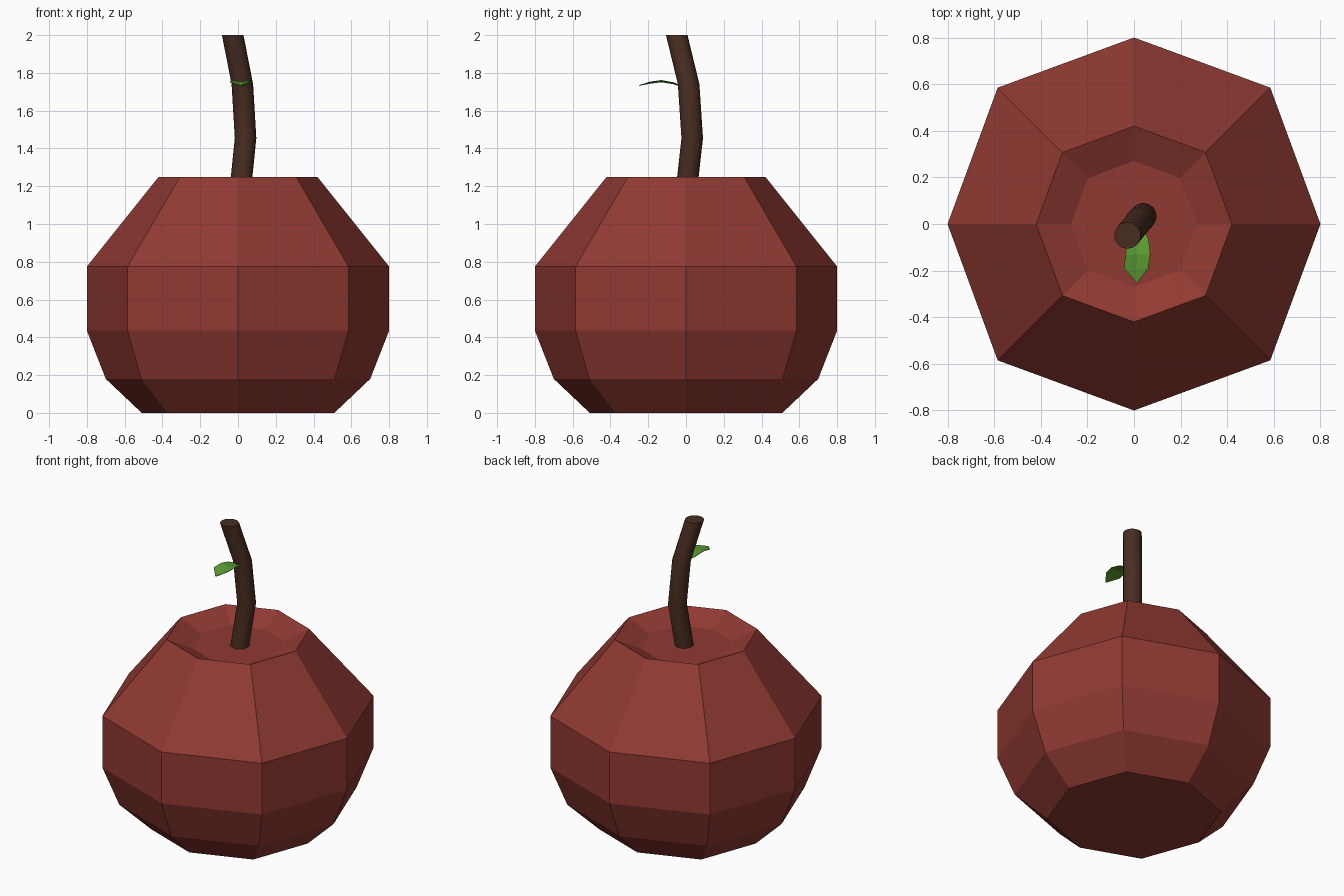
import bpy, bmesh, math
from mathutils import Vector

if "Cube" in bpy.data.objects:
    bpy.data.objects.remove(bpy.data.objects["Cube"])


def material(name, rgb):
    m = bpy.data.materials.new(name)
    m.diffuse_color = (*rgb, 1)
    m.use_nodes = True
    m.node_tree.nodes["Principled BSDF"].inputs["Base Color"].default_value = m.diffuse_color
    return m


def make_object(name, bm, mat, smooth=False):
    bmesh.ops.recalc_face_normals(bm, faces=bm.faces)
    mesh = bpy.data.meshes.new(name)
    bm.to_mesh(mesh)
    bm.free()
    mesh.materials.append(mat)
    ob = bpy.data.objects.new(name, mesh)
    bpy.context.collection.objects.link(ob)
    if smooth:
        bpy.context.view_layer.objects.active = ob
        ob.select_set(True)
        bpy.ops.object.shade_smooth_by_angle(angle=math.radians(40))
        ob.select_set(False)
    return ob


def loft(rings):
    """Skin a list of equal point rings and cap both ends."""
    bm = bmesh.new()
    vr = [[bm.verts.new(p) for p in r] for r in rings]
    n = len(vr[0])
    for a, b in zip(vr, vr[1:]):
        for i in range(n):
            j = (i + 1) % n
            bm.faces.new((a[i], a[j], b[j], b[i]))
    bm.faces.new(vr[0][::-1])
    bm.faces.new(vr[-1])
    return bm


red = material("dark red skin", (0.28, 0.042, 0.032))
brown = material("brown bark", (0.066, 0.026, 0.015))
green = material("leaf green", (0.105, 0.34, 0.032))

# Fruit body: eight-sided, diagonals slightly fuller, with a dimple on top
profile = [(0.51, 0), (0.70, 0.18), (0.80, 0.435), (0.80, 0.775),
           (0.42, 1.25), (0.27, 1.18)]
rings = []
for r, z in profile:
    ring = []
    for i in range(8):
        a = math.pi / 4 * i
        k = r * (1.034 if i % 2 else 1.0)
        ring.append((k * math.cos(a), k * math.sin(a), z))
    rings.append(ring)
make_object("fruit_body", loft(rings), red)

# Stem: bent cylinder with level rings
path = [(0.01, 0.0, 1.16), (0.04, 0.033, 1.455), (0.023, 0.014, 1.74), (-0.028, -0.049, 2.0)]
rings = [[Vector(p) + Vector((0.057 * math.cos(t * math.tau / 16),
                              0.057 * math.sin(t * math.tau / 16), 0))
          for t in range(16)] for p in path]
make_object("stem", loft(rings), brown, smooth=True)

# Leaf: thin arched sheet, lightly folded along the middle
rows = [(-0.03, 0.0, 0.045, 1.735), (-0.065, -0.026, 0.062, 1.75),
        (-0.13, -0.036, 0.07, 1.762), (-0.19, -0.043, 0.061, 1.754),
        (-0.25, 0.008, 0.016, 1.735)]
bm = bmesh.new()
grid = []
for y, x0, x1, z in rows:
    fold = 0.08 * (x1 - x0)
    grid.append([bm.verts.new((x0, y, z)),
                 bm.verts.new(((x0 + x1) / 2, y, z - fold)),
                 bm.verts.new((x1, y, z))])
for a, b in zip(grid, grid[1:]):
    for i in range(2):
        bm.faces.new((a[i], b[i], b[i + 1], a[i + 1]))
leaf = make_object("leaf", bm, green)
sol = leaf.modifiers.new("thickness", 'SOLIDIFY')
sol.thickness = 0.003
